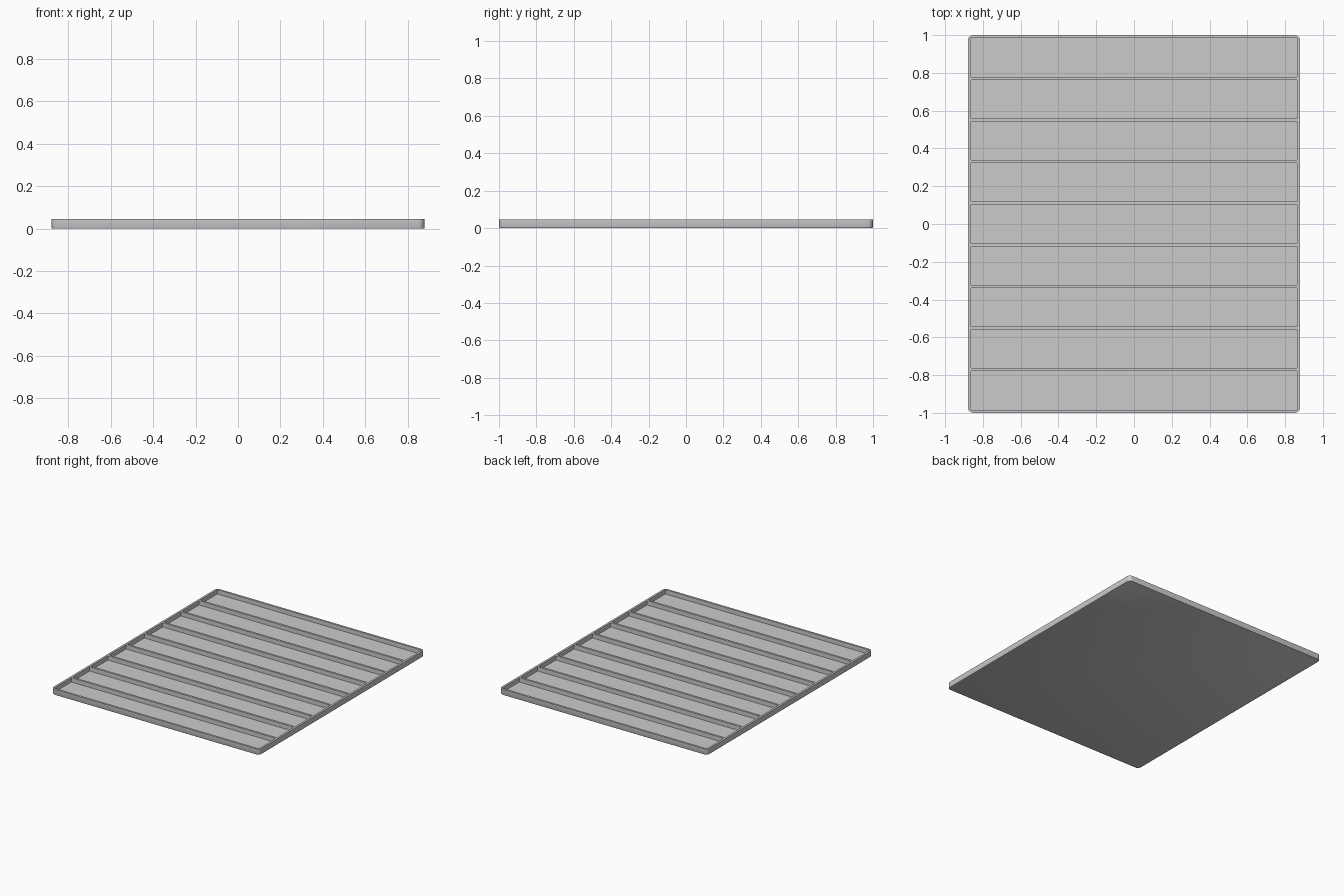
import bpy, bmesh
from mathutils import Matrix

default = bpy.data.objects.get("Cube")
if default:
    bpy.data.objects.remove(default, do_unlink=True)

HALF_X, HALF_Y, HEIGHT = 0.88, 1.0, 0.045
WALL, FLOOR, SLOTS = 0.016, 0.012, 9

# Single plain grey material
grey = bpy.data.materials.new("plain_grey")
grey.use_nodes = True
colour = (0.6, 0.6, 0.6, 1)
grey.diffuse_color = colour
grey.node_tree.nodes["Principled BSDF"].inputs["Base Color"].default_value = colour


def add_box(bm, x0, x1, y0, y1, z0, z1):
    centre = Matrix.Translation(((x0 + x1) / 2, (y0 + y1) / 2, (z0 + z1) / 2))
    size = Matrix.Diagonal((x1 - x0, y1 - y0, z1 - z0, 1))
    bmesh.ops.create_cube(bm, size=1, matrix=centre @ size)


def make_object(bm, name):
    mesh = bpy.data.meshes.new(name)
    bm.to_mesh(mesh)
    bm.free()
    mesh.materials.append(grey)
    obj = bpy.data.objects.new(name, mesh)
    bpy.context.collection.objects.link(obj)
    return obj


# Tray body: rounded corners and a softened bottom edge
bm = bmesh.new()
add_box(bm, -HALF_X, HALF_X, -HALF_Y, HALF_Y, 0, HEIGHT)
corners = [e for e in bm.edges if abs(e.verts[0].co.z - e.verts[1].co.z) > HEIGHT / 2]
bmesh.ops.bevel(bm, geom=corners, offset=0.03, segments=6, profile=0.5, affect='EDGES')
bottom = [e for e in bm.edges if all(v.co.z < HEIGHT / 2 for v in e.verts)]
bmesh.ops.bevel(bm, geom=bottom, offset=0.006, segments=2, profile=0.5, affect='EDGES')
tray = make_object(bm, "tray")

# Row of equal compartments cut from the top
bm = bmesh.new()
pitch = (2 * HALF_Y - WALL) / SLOTS
for i in range(SLOTS):
    y = -HALF_Y + WALL + i * pitch
    add_box(bm, -HALF_X + WALL, HALF_X - WALL, y, y + pitch - WALL, FLOOR, HEIGHT * 2)
cutter = make_object(bm, "compartment_cutter")
cutter.hide_render = True

cut = tray.modifiers.new("compartments", 'BOOLEAN')
cut.operation = 'DIFFERENCE'
cut.solver = 'EXACT'
cut.object = cutter
bpy.context.view_layer.objects.active = tray
tray.select_set(True)
bpy.ops.object.modifier_apply(modifier=cut.name)
bpy.data.objects.remove(cutter, do_unlink=True)

bpy.ops.object.shade_smooth_by_angle()
